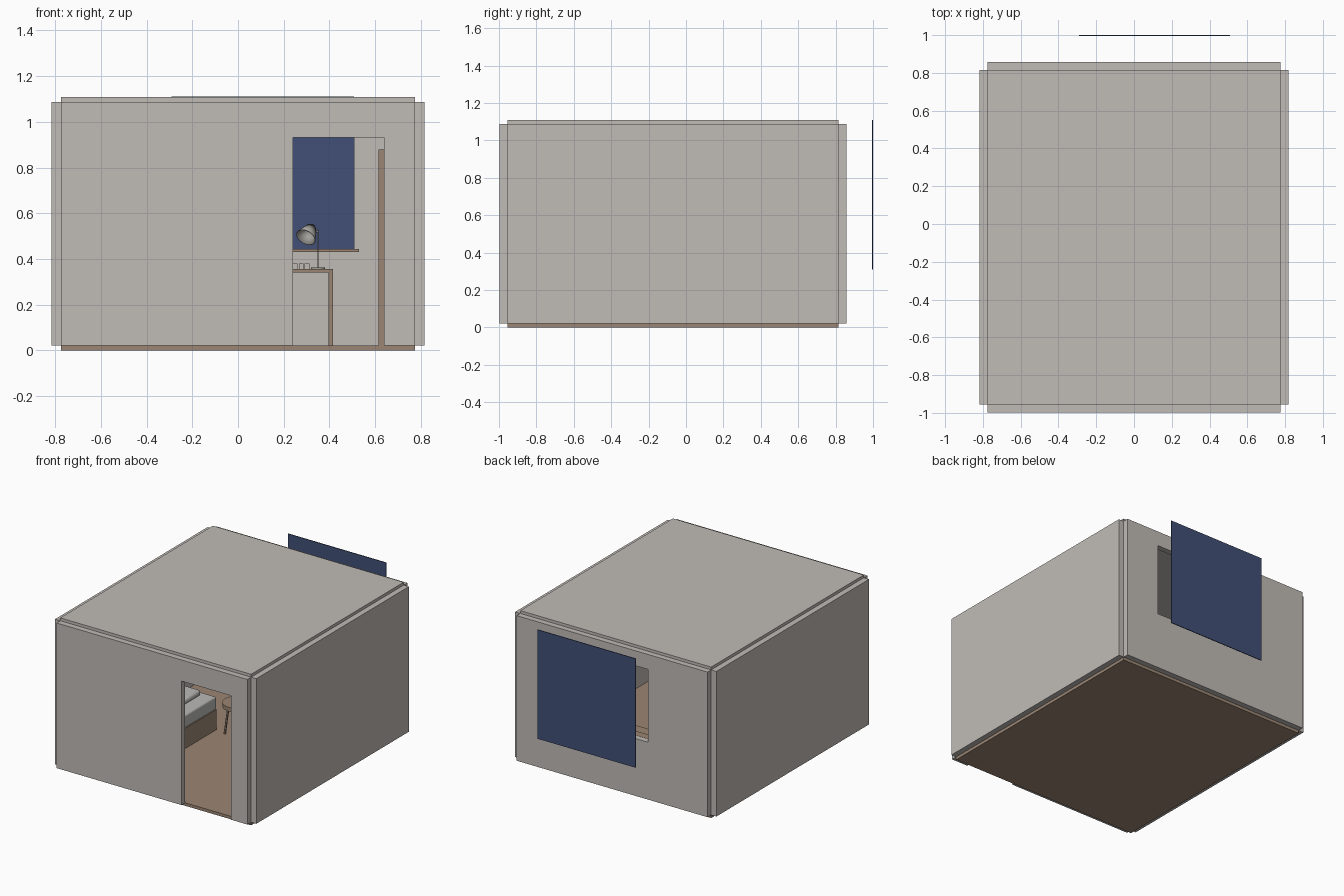
import bpy
import math
from mathutils import Vector

cube = bpy.data.objects.get("Cube")
if cube:
    bpy.data.objects.remove(cube, do_unlink=True)


def material(name, r, g, b):
    m = bpy.data.materials.new(name)
    m.use_nodes = True
    m.diffuse_color = (r, g, b, 1)
    m.node_tree.nodes["Principled BSDF"].inputs["Base Color"].default_value = (r, g, b, 1)
    return m


PLASTER = material("warm grey plaster", 0.53, 0.50, 0.47)
WOOD = material("brown wood", 0.33, 0.24, 0.175)
SKY = material("night blue", 0.055, 0.08, 0.185)
METAL = material("lamp grey", 0.36, 0.35, 0.33)
LINEN = material("bed linen", 0.50, 0.49, 0.47)


def box(name, mat, x, y, z, bevel=0):
    """Box from (min, max) pairs on each axis."""
    mid = [(a + b) / 2 for a, b in (x, y, z)]
    bpy.ops.mesh.primitive_cube_add(size=1, location=mid)
    ob = bpy.context.object
    ob.name = name
    ob.scale = [b - a for a, b in (x, y, z)]
    bpy.ops.object.transform_apply(location=False, rotation=False, scale=True)
    ob.data.materials.append(mat)
    if bevel:
        mod = ob.modifiers.new("soft edges", "BEVEL")
        mod.width = bevel
        mod.segments = 3
        bpy.ops.object.shade_smooth_by_angle()
    return ob


def rod(name, mat, start, end, r1, r2=None, sides=24, fill="NGON"):
    """Cylinder or cone between two points."""
    a, b = Vector(start), Vector(end)
    bpy.ops.mesh.primitive_cone_add(
        vertices=sides, radius1=r1, radius2=r1 if r2 is None else r2,
        depth=(b - a).length, location=(a + b) / 2, end_fill_type=fill,
        rotation=(b - a).to_track_quat("Z", "Y").to_euler())
    ob = bpy.context.object
    ob.name = name
    ob.data.materials.append(mat)
    bpy.ops.object.shade_smooth_by_angle()
    return ob


def cut(wall, x, y, z):
    """Cut a box-shaped opening through a wall."""
    cutter = box("opening_cutter", PLASTER, x, y, z)
    cutter.hide_render = True
    mod = wall.modifiers.new("opening", "BOOLEAN")
    mod.object = cutter
    mod.operation = "DIFFERENCE"
    mod.solver = "EXACT"
    bpy.context.view_layer.objects.active = wall
    bpy.ops.object.modifier_apply(modifier=mod.name)
    bpy.data.objects.remove(cutter, do_unlink=True)


# Room shell
W, FRONT, BACK = 0.775, -0.955, 0.815
LOW, HIGH = 0.022, 1.087
box("floor", WOOD, (-W, W), (FRONT, BACK), (0, LOW))
box("ceiling", PLASTER, (-W, W), (FRONT, BACK), (HIGH, 1.108))
for name, s in (("left_wall", 1), ("right_wall", -1)):
    box(name, PLASTER, sorted((s * W, s * 0.817)), (FRONT, BACK), (LOW, HIGH))
front_wall = box("front_wall", PLASTER, (-W, W), (-0.998, FRONT), (LOW, HIGH))
cut(front_wall, (0.24, 0.64), (-1.1, -0.9), (-0.1, 0.932))
back_wall = box("back_wall", PLASTER, (-W, W), (BACK, 0.857), (LOW, HIGH))
cut(back_wall, (-0.29, 0.507), (0.7, 0.95), (0.443, 0.977))

# Sky panel outside the window
box("sky_panel", SKY, (-0.29, 0.507), (0.994, 1.0), (0.31, 1.11))

# Open door and window sill
box("open_door", WOOD, (0.615, 0.639), (FRONT, -0.56), (LOW, 0.88))
box("window_sill", WOOD, (-0.312, 0.53), (0.76, BACK), (0.43, 0.444))

# Desk under the window
box("desk_top", WOOD, (-0.2, 0.415), (0.53, BACK), (0.34, 0.355))
for name, x in (("desk_left_side", 0.395), ("desk_right_side", -0.2)):
    box(name, WOOD, (x, x + 0.02), (0.535, BACK), (LOW, 0.34))

# Small holders on the desk
for i in range(3):
    x = 0.24 + i * 0.026
    box("desk_holder", PLASTER, (x, x + 0.02), (0.64, 0.67), (0.355, 0.381))

# Desk lamp
rod("lamp_base", METAL, (0.35, 0.68, 0.355), (0.35, 0.68, 0.363), 0.03)
rod("lamp_pole", METAL, (0.35, 0.68, 0.36), (0.35, 0.68, 0.53), 0.003, sides=12)
rod("lamp_arm", METAL, (0.35, 0.68, 0.52), (0.325, 0.68, 0.52), 0.004, sides=12)
shade = rod("lamp_shade", METAL, (0.297, 0.65, 0.495), (0.322, 0.69, 0.538),
            0.046, 0.022, fill="NOTHING")
shade.modifiers.new("thickness", "SOLIDIFY").thickness = 0.003
rod("lamp_cap", METAL, (0.32, 0.687, 0.535), (0.325, 0.695, 0.544), 0.022, 0.014)

# Bed along the right wall
box("bed_base", WOOD, (-0.76, -0.25), (-0.94, 0.11), (LOW, 0.17))
box("mattress", LINEN, (-0.755, -0.25), (-0.935, 0.108), (0.17, 0.265), 0.012)
box("pillow", LINEN, (-0.68, -0.34), (-0.16, 0.06), (0.265, 0.31), 0.02)

# Round stool
rod("stool_seat", WOOD, (-0.11, 0.15, 0.215), (-0.11, 0.15, 0.245), 0.1, sides=32)
for i in range(4):
    a = math.radians(45 + 90 * i)
    c, s = math.cos(a), math.sin(a)
    rod("stool_leg", WOOD, (-0.11 + 0.085 * c, 0.15 + 0.085 * s, LOW),
        (-0.11 + 0.06 * c, 0.15 + 0.06 * s, 0.217), 0.008, sides=12)
